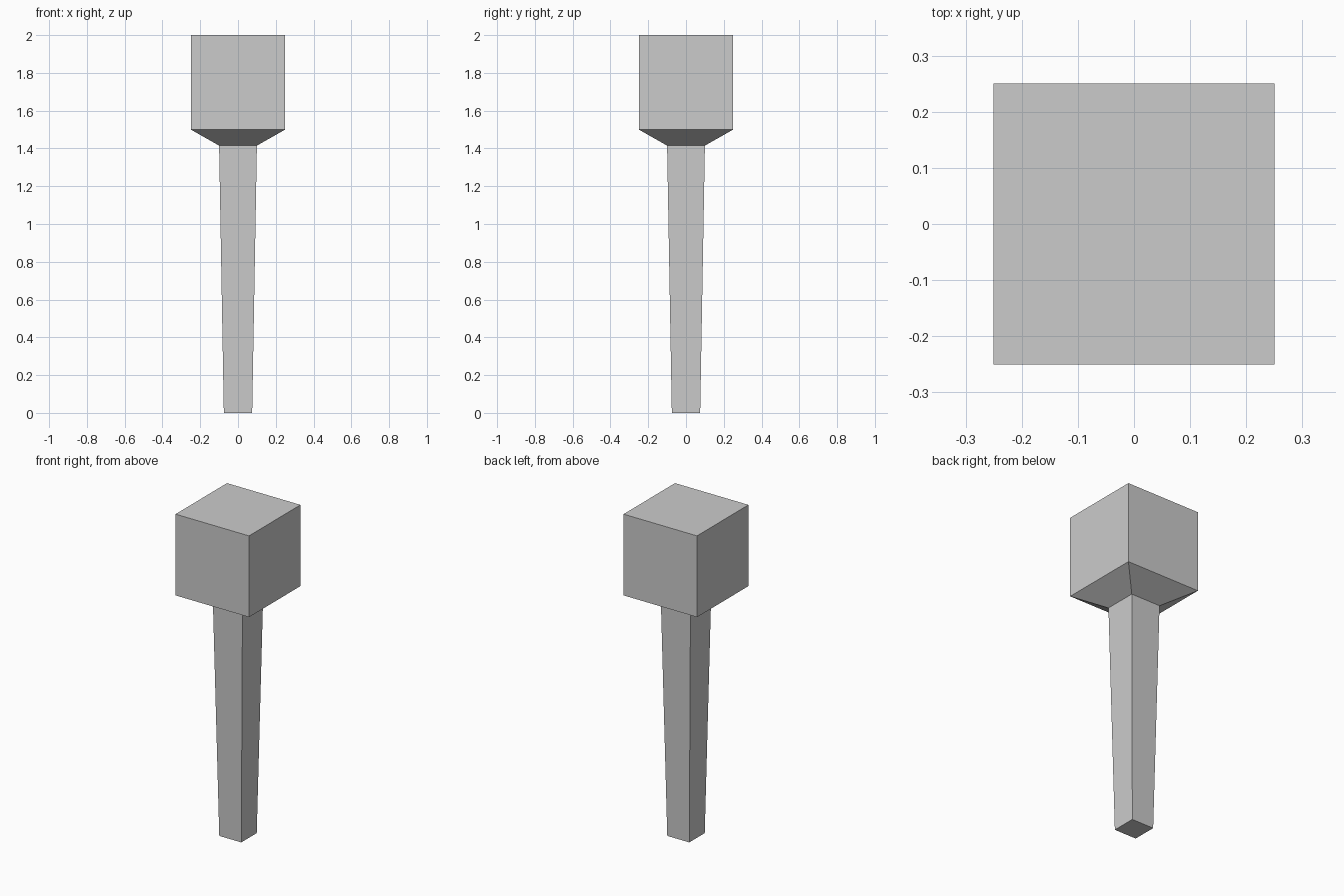
import bpy, bmesh

if "Cube" in bpy.data.objects:
    bpy.data.objects.remove(bpy.data.objects["Cube"])


def square_loft(name, rings):
    """Closed square-section body from (half_width, z) rings."""
    bm = bmesh.new()
    loops = []
    for h, z in rings:
        corners = ((-h, -h), (h, -h), (h, h), (-h, h))
        loops.append([bm.verts.new((x, y, z)) for x, y in corners])
    for low, high in zip(loops, loops[1:]):
        for i in range(4):
            j = (i + 1) % 4
            bm.faces.new((low[i], low[j], high[j], high[i]))
    bm.faces.new(loops[0][::-1])
    bm.faces.new(loops[-1])
    bmesh.ops.recalc_face_normals(bm, faces=bm.faces)
    mesh = bpy.data.meshes.new(name)
    bm.to_mesh(mesh)
    bm.free()
    obj = bpy.data.objects.new(name, mesh)
    bpy.context.collection.objects.link(obj)
    return obj


# Tapered shaft, flared collar and cube head as one continuous body
square_loft("post_with_block_head", [
    (0.075, 0.0),    # foot
    (0.10, 1.415),   # neck
    (0.25, 1.50),    # collar rim
    (0.25, 2.0),     # head top
])
